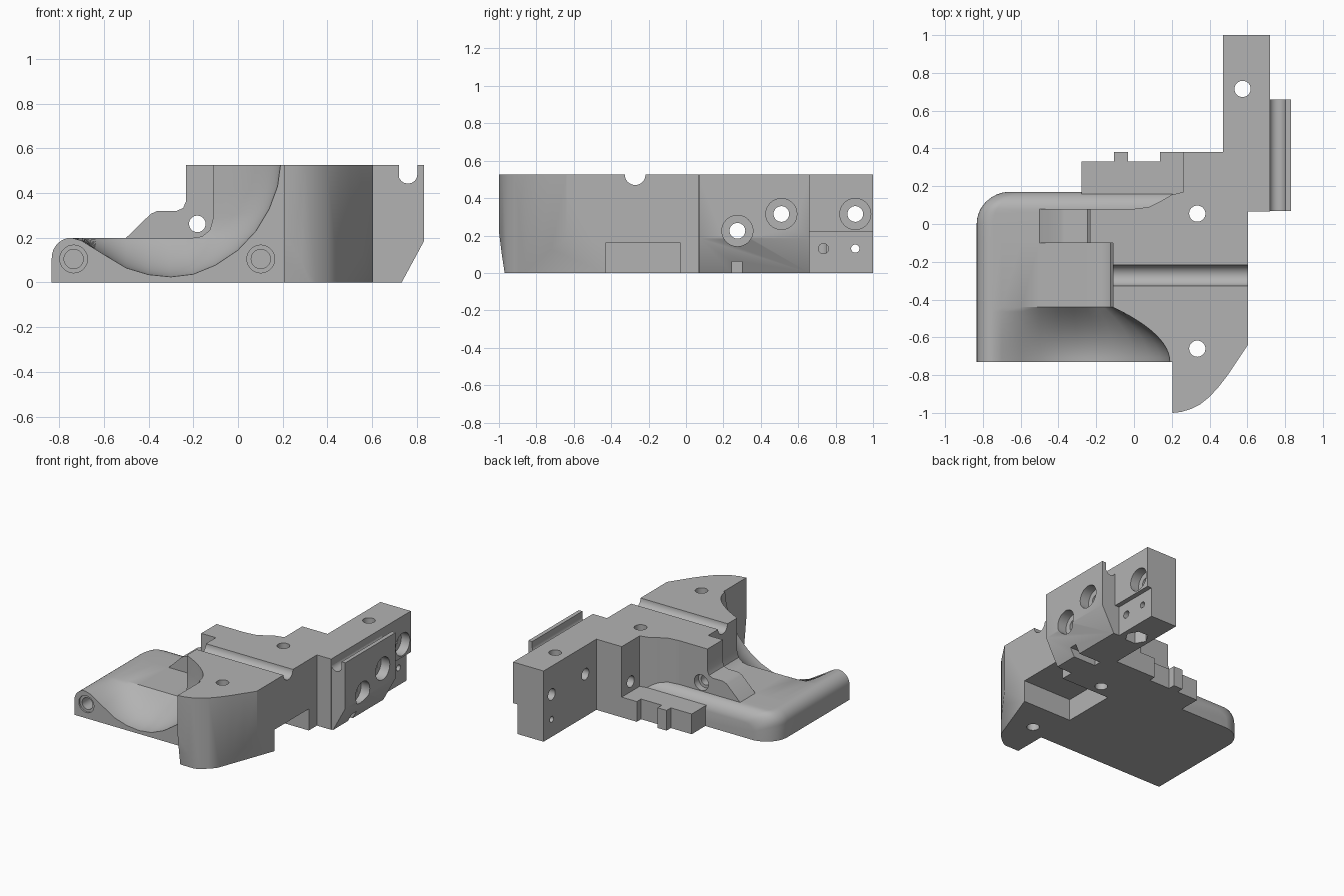
import bpy, bmesh
from math import pi, sin, cos, sqrt
from mathutils import Vector

if "Cube" in bpy.data.objects:
    bpy.data.objects.remove(bpy.data.objects["Cube"])

grey = bpy.data.materials.new("plain_grey")
grey.use_nodes = True
COLOUR = (0.45, 0.45, 0.45, 1)
grey.diffuse_color = COLOUR
grey.node_tree.nodes["Principled BSDF"].inputs["Base Color"].default_value = COLOUR

PLACE = {"x": lambda a, b, t: (t, a, b),
         "y": lambda a, b, t: (a, t, b),
         "z": lambda a, b, t: (a, b, t)}


def finish(name, bm):
    bmesh.ops.recalc_face_normals(bm, faces=bm.faces)
    mesh = bpy.data.meshes.new(name)
    bm.to_mesh(mesh)
    bm.free()
    ob = bpy.data.objects.new(name, mesh)
    mesh.materials.append(grey)
    bpy.context.collection.objects.link(ob)
    return ob


def loft(name, sections):
    """Skin matching closed rings of points and cap both ends."""
    bm = bmesh.new()
    rings = [[bm.verts.new(p) for p in s] for s in sections]
    n = len(rings[0])
    for r, s in zip(rings, rings[1:]):
        for i in range(n):
            j = (i + 1) % n
            bm.faces.new((r[i], r[j], s[j], s[i]))
    bm.faces.new(rings[0])
    bm.faces.new(rings[-1])
    return finish(name, bm)


def prism(name, pts, axis, lo, hi):
    put = PLACE[axis]
    return loft(name, [[put(a, b, t) for a, b in pts] for t in (lo, hi)])


def rod(axis, a, b, r, lo, hi, sides=32):
    ring = [(a + r * cos(2 * pi * i / sides), b + r * sin(2 * pi * i / sides))
            for i in range(sides)]
    return prism("cutter", ring, axis, lo, hi)


def box(x0, x1, y0, y1, z0, z1):
    return prism("cutter", [(x0, y0), (x1, y0), (x1, y1), (x0, y1)], "z", z0, z1)


def cut(ob, cutters):
    for c in cutters:
        c.hide_render = True
        m = ob.modifiers.new("cut", "BOOLEAN")
        m.operation, m.solver, m.object = "DIFFERENCE", "EXACT", c
        bpy.context.view_layer.objects.active = ob
        bpy.ops.object.modifier_apply(modifier=m.name)
        bpy.data.objects.remove(c)


TOP = 0.525
SEAM = 0.205

# Main body with curved nose and long rear arm
outline = [(SEAM, -1), (.25, -.995), (.3, -.98), (.35, -.955), (.4, -.915), (.45, -.86),
           (.5, -.795), (.55, -.72), (.603, -.64), (.603, .065), (.72, .065), (.72, 1),
           (.47, 1), (.47, .38), (.262, .38), (.262, .17), (.2, .155), (.14, .12),
           (.08, .09), (0, .08), (0, 0), (SEAM, 0)]
body = prism("main_body", outline, "z", 0, TOP)

# Slanted facet on the lower nose corner
a, b, c = Vector((.603, -.64, .18)), Vector((.603, -.43, 0)), Vector((.47, -.79, 0))
normal = (b - a).cross(c - a).normalized()
if normal.x < 0:
    normal.negate()
bm = bmesh.new()
bm.from_mesh(body.data)
bmesh.ops.bisect_plane(bm, geom=bm.verts[:] + bm.edges[:] + bm.faces[:],
                       plane_co=a, plane_no=normal, clear_outer=True)
bmesh.ops.holes_fill(bm, edges=[e for e in bm.edges if e.is_boundary])
bmesh.ops.recalc_face_normals(bm, faces=bm.faces)
bm.to_mesh(body.data)
bm.free()


def groove():
    return rod("x", -.272, TOP, .055, -.3, .8)


def side_holes():
    holes = []
    for y, z in ((.275, .225), (.51, .315), (.905, .315)):
        holes.append(rod("x", y, z, .042, .1, .9))
        face = .72 if y > .66 else .83
        holes.append(rod("x", y, z, .083, face - .07, .9))
    return holes


def bottom_slot():
    return box(.55, .9, .245, .3, -.1, .06)


cut(body, [
    groove(), bottom_slot(),
    box(SEAM - .02, .8, -.43, -.03, -.1, .16),
    box(.685, .8, .66, 1.1, -.1, .22),
    prism("cutter", [(-1.1, -.01), (-.968, -.01), (-.985, .1), (-1, .22), (-1.1, .22)],
          "x", .1, .7),
    rod("z", .335, .055, .043, -.1, .7),
    rod("z", .335, -.66, .043, -.1, .7),
    rod("z", .575, .715, .043, -.1, .7),
    rod("z", .575, .715, .08, -.1, .1, 6),
    rod("x", .905, .13, .022, .3, .9),
    rod("x", .735, .13, .027, .6, .9)] + side_holes())

# Side flange with a round-bottomed channel
channel = [(.76 - .042 * cos(pi * i / 8), .482 - .04 * sin(pi * i / 8)) for i in range(9)]
flange = prism("side_flange",
               [(.718, 0), (.732, 0), (.832, .185), (.832, TOP), (.802, TOP)]
               + channel[::-1], "y", .07, .66)
cut(flange, [bottom_slot()] + side_holes())

# Scooped tray blending from a bowl in front to a flat floor and wall behind
bowl = [(-.7, .187), (-.6, .125), (-.5, .065), (-.4, .035), (-.3, .025), (-.2, .037),
        (-.1, .078), (0, .145), (.08, .23), (.14, .33), (.177, .43), (.19, TOP)]
floor = [(-.7, .2), (-.6, .2), (-.5, .2), (-.4, .2), (-.32, .2), (-.25, .2),
         (-.2, .2), (-.16, .206), (-.125, .235), (-.112, .285), (-.112, .4), (-.112, TOP)]
rim = [(-.745 - .088 * cos(pi * i / 16), .11 + .09 * sin(pi * i / 16)) for i in range(9)]


def scoop_section(y):
    u = min(1, (y + .73) / .29)
    w = 1 - u * u
    mid = [(p * w + q * (1 - w), r * w + s * (1 - w))
           for (p, r), (q, s) in zip(bowl, floor)]
    ring = [(-.833, 0)] + rim + mid + [(SEAM, TOP), (SEAM, 0)]
    return [(x, y, z) for x, z in ring]


steps = [-.73 + .29 * i / 12 for i in range(13)] + [-.1]
scoop = loft("scooped_tray", [scoop_section(y) for y in steps])
cut(scoop, [groove()])
for x in (-.735, .102):
    cut(scoop, [rod("y", x, .105, .062, -.8, -.718), rod("y", x, .105, .043, -.8, -.6)])


# Rounded rear end of the tray
def rear_section(y):
    back = 1 - sqrt(max(0, 1 - (max(0, y) / .171) ** 2))
    drop = 1 - .5 * (1 - sqrt(max(0, 1 - (max(0, y - .08) / .091) ** 2)))
    ring = [(-.833, 0)] + rim + [(SEAM, .2), (SEAM, 0)]
    return [(x + (.18 * back if x < 0 else 0), y, z * drop) for x, z in ring]


loft("tray_rear", [rear_section(y) for y in
                   (-.1, 0, .03, .06, .08, .1, .12, .14, .155, .165, .17)])

# Upright wall with a sloped shoulder
wall = prism("shoulder_wall",
             [(-.5, .1), (-.5, .2), (-.39, .307), (-.36, .32), (-.275, .32), (-.245, .333),
              (-.232, .365), (-.232, TOP), (SEAM, TOP), (SEAM, .1)], "y", -.1, .08)
cut(wall, [rod("y", -.182, .262, .037, -.2, .2), rod("y", -.182, .262, .058, .03, .2)])

# Low rear ledge with teeth
prism("rear_ledge",
      [(-.278, .12), (.262, .12), (.262, .38), (.138, .38), (.138, .33), (-.032, .33),
       (-.032, .38), (-.107, .38), (-.107, .33), (-.278, .33)], "z", 0, .15)

# Smooth the curved faces and keep edges crisp
for ob in bpy.context.scene.objects:
    ob.select_set(ob.type == "MESH")
bpy.context.view_layer.objects.active = body
bpy.ops.object.shade_smooth_by_angle(angle=.55)
